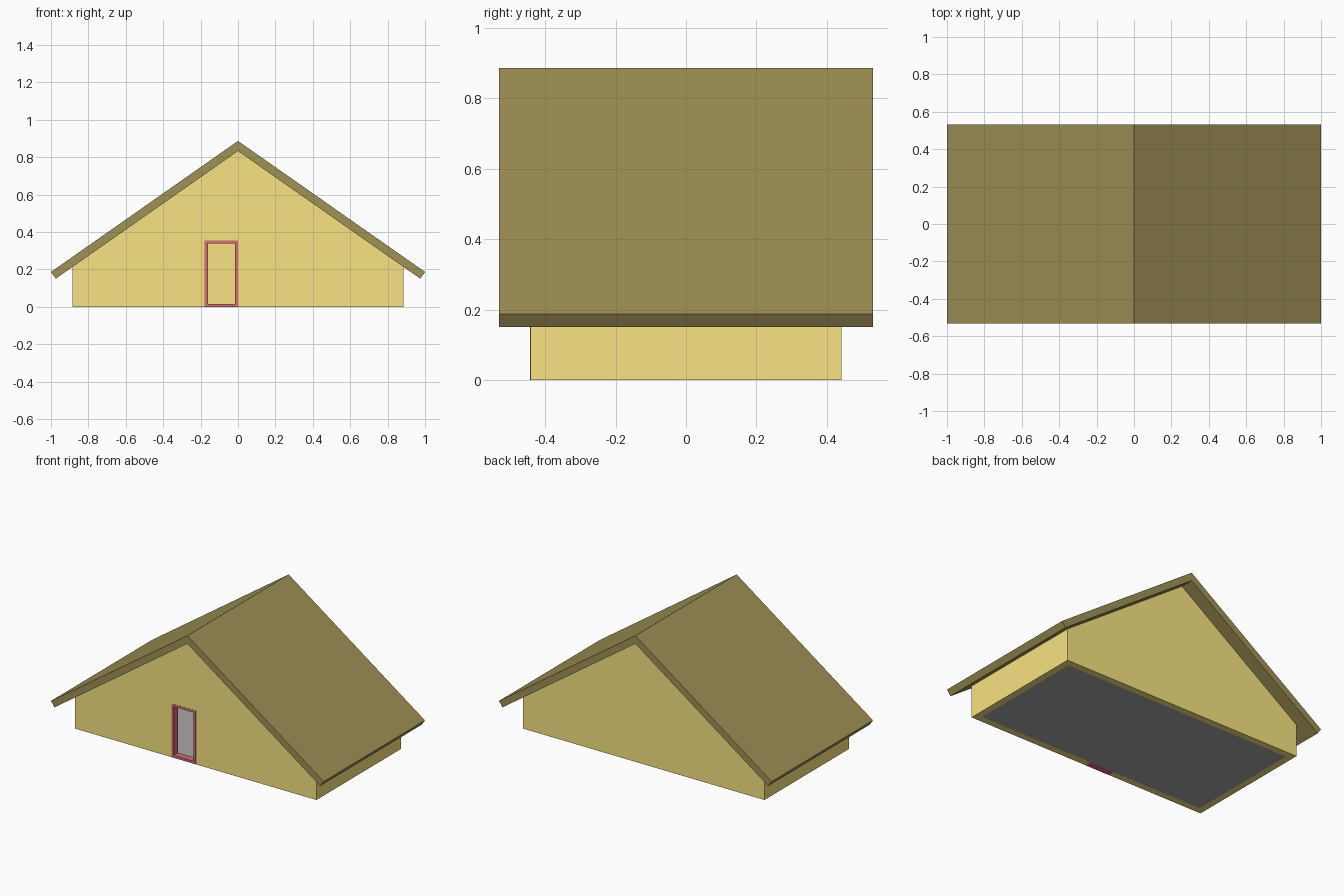
import bpy, bmesh, math

if "Cube" in bpy.data.objects:
    bpy.data.objects.remove(bpy.data.objects["Cube"])

W, D = 0.885, 0.4425          # half width and half depth of the walls
T = 0.0443                    # wall and roof thickness
RIDGE, ROOF_D = 0.887, 0.531  # ridge height, roof half depth
SLOPE = math.tan(math.radians(35))
S, C = math.sin(math.radians(35)), math.cos(math.radians(35))
UNDER = RIDGE - T / C         # underside of the ridge
DOOR = (-0.178, 0.0, 0.356)   # door left, right, top


def material(name, rgb):
    m = bpy.data.materials.new(name)
    m.diffuse_color = (*rgb, 1)
    m.use_nodes = True
    m.node_tree.nodes["Principled BSDF"].inputs["Base Color"].default_value = m.diffuse_color
    return m


def prism(name, profile, y0, y1, mat=None):
    """Extrude an x-z outline from y0 to y1."""
    bm = bmesh.new()
    face = bm.faces.new([bm.verts.new((x, y0, z)) for x, z in profile])
    new = bmesh.ops.extrude_face_region(bm, geom=[face])["geom"]
    verts = [g for g in new if isinstance(g, bmesh.types.BMVert)]
    bmesh.ops.translate(bm, vec=(0, y1 - y0, 0), verts=verts)
    bmesh.ops.recalc_face_normals(bm, faces=bm.faces)
    me = bpy.data.meshes.new(name)
    bm.to_mesh(me)
    bm.free()
    ob = bpy.data.objects.new(name, me)
    bpy.context.collection.objects.link(ob)
    if mat:
        me.materials.append(mat)
    return ob


def rect(x0, x1, z0, z1):
    return [(x0, z0), (x1, z0), (x1, z1), (x0, z1)]


def cut(target, cutter):
    mod = target.modifiers.new(cutter.name, "BOOLEAN")
    mod.operation = "DIFFERENCE"
    mod.solver = "EXACT"
    mod.object = cutter
    cutter.hide_render = True
    cutter.hide_set(True)


wall_mat = material("wall_yellow", (0.94, 0.77, 0.223))
roof_mat = material("roof_olive", (0.344, 0.283, 0.092))
frame_mat = material("frame_red", (0.66, 0.15, 0.17))
floor_mat = material("floor_grey", (0.39, 0.39, 0.39))

# Hollow walls with gables, open under the roof, with a door opening
eave = UNDER - W * SLOPE
walls = prism("walls", [(-W, 0), (W, 0), (W, eave), (0, UNDER), (-W, eave)],
              -D, D, wall_mat)
left, right, top = DOOR
cut(walls, prism("room_cutter", rect(T - W, W - T, -0.2, 1.2), T - D, D - T, wall_mat))
cut(walls, prism("door_cutter", rect(left, right, -0.1, top), -D - 0.1, -D + T + 0.05, wall_mat))

# Gabled roof slab with square-cut eaves
edge = RIDGE - SLOPE
prism("roof", [(0, RIDGE), (1, edge), (1 - T * S, edge - T * C), (0, UNDER),
               (T * S - 1, edge - T * C), (-1, edge)], -ROOF_D, ROOF_D, roof_mat)

# Door frame filling the wall thickness, barely proud of the wall
f = 0.0165
frame = prism("door_frame", rect(left, right, 0, top), -D - 0.001, T - D, frame_mat)
cut(frame, prism("frame_cutter", rect(left + f, right - f, f, top - f),
                 -D - 0.1, T - D + 0.1, frame_mat))

# Thin floor
prism("floor", rect(T - W, W - T, 0, 0.004), T - D, D - T, floor_mat)
